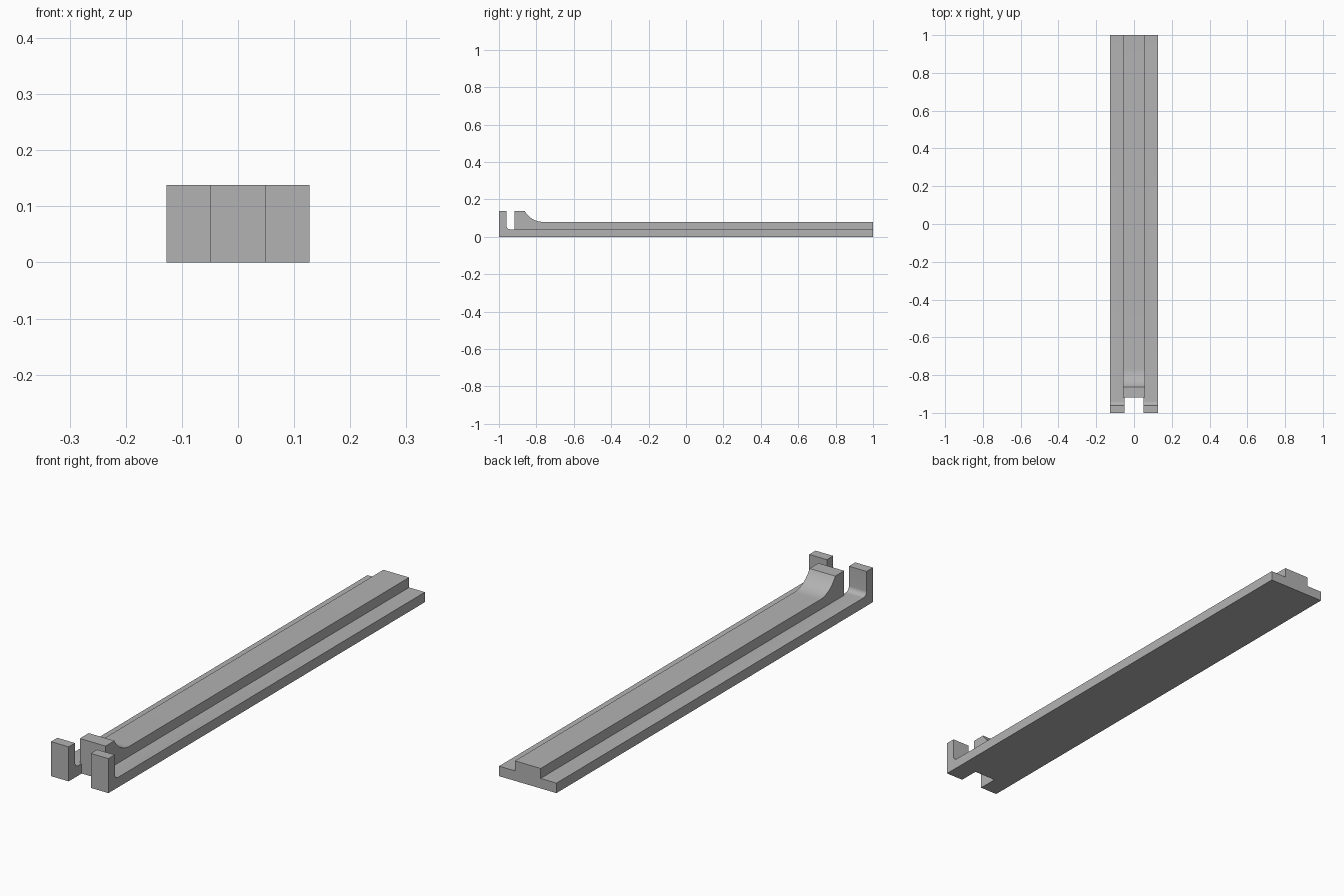
import bpy, bmesh
from math import sin, cos, pi, asin

if "Cube" in bpy.data.objects:
    bpy.data.objects.remove(bpy.data.objects["Cube"], do_unlink=True)

HALF_W, RAIL_W, SLOT_W = 0.127, 0.057, 0.049
BASE_Z, RAIL_Z, TOP_Z = 0.04, 0.08, 0.138
POST_Y, SLOT_Y, STOP_Y = -0.96, -0.918, -0.862
FILLET, SWEEP = 0.02, 0.11

grey = bpy.data.materials.new("plain grey")
grey.use_nodes = True
grey.diffuse_color = (0.45, 0.45, 0.45, 1)
grey.node_tree.nodes["Principled BSDF"].inputs["Base Color"].default_value = grey.diffuse_color


def extrude_profile(name, profile, half_width):
    """Extrude a (y, z) outline across x, centred on x = 0."""
    bm = bmesh.new()
    face = bm.faces.new([bm.verts.new((-half_width, y, z)) for y, z in profile])
    moved = bmesh.ops.extrude_face_region(bm, geom=[face])["geom"]
    verts = [v for v in moved if isinstance(v, bmesh.types.BMVert)]
    bmesh.ops.translate(bm, verts=verts, vec=(2 * half_width, 0, 0))
    bmesh.ops.recalc_face_normals(bm, faces=bm.faces[:])
    mesh = bpy.data.meshes.new(name)
    bm.to_mesh(mesh)
    bm.free()
    mesh.materials.append(grey)
    obj = bpy.data.objects.new(name, mesh)
    bpy.context.collection.objects.link(obj)
    return obj


def combine(target, helper, operation):
    """Apply a boolean and discard the helper."""
    mod = target.modifiers.new(operation.lower(), 'BOOLEAN')
    mod.operation, mod.solver, mod.object = operation, 'EXACT', helper
    bpy.context.view_layer.objects.active = target
    bpy.ops.object.modifier_apply(modifier=mod.name)
    bpy.data.objects.remove(helper, do_unlink=True)


# Flanged base with an upright front lip, filleted at its foot
fillet = [(POST_Y + FILLET * (1 - cos(a)), BASE_Z + FILLET * (1 - sin(a)))
          for a in (i * pi / 16 for i in range(9))]
base = extrude_profile("slide_rail", [(-1, 0), (-1, TOP_Z), (POST_Y, TOP_Z)] + fillet
                       + [(1, BASE_Z), (1, 0)], HALF_W)

# Slot dividing the lip into two posts
slot = extrude_profile("slot_cutter", [(-1.1, -0.1), (-1.1, 0.3), (SLOT_Y, 0.3),
                                       (SLOT_Y, -0.1)], SLOT_W)
combine(base, slot, 'DIFFERENCE')

# Raised centre rail with a stop block that sweeps down in an arc
drop = TOP_Z - RAIL_Z
end_angle = asin((SWEEP - drop) / SWEEP)
arc_end = STOP_Y + SWEEP * cos(end_angle)
steps = 12
sweep = []
for i in range(steps + 1):
    a = end_angle + (pi / 2 - end_angle) * i / steps
    sweep.append((arc_end - SWEEP * cos(a), RAIL_Z + SWEEP * (1 - sin(a))))
rail = extrude_profile("centre_rail", [(SLOT_Y, BASE_Z / 2), (SLOT_Y, TOP_Z)] + sweep
                       + [(1, RAIL_Z), (1, BASE_Z / 2)], RAIL_W)
combine(base, rail, 'UNION')

# Smooth the arcs, keep the corners crisp
bpy.ops.object.select_all(action='DESELECT')
base.select_set(True)
bpy.context.view_layer.objects.active = base
bpy.ops.object.shade_smooth_by_angle(angle=pi / 7)
